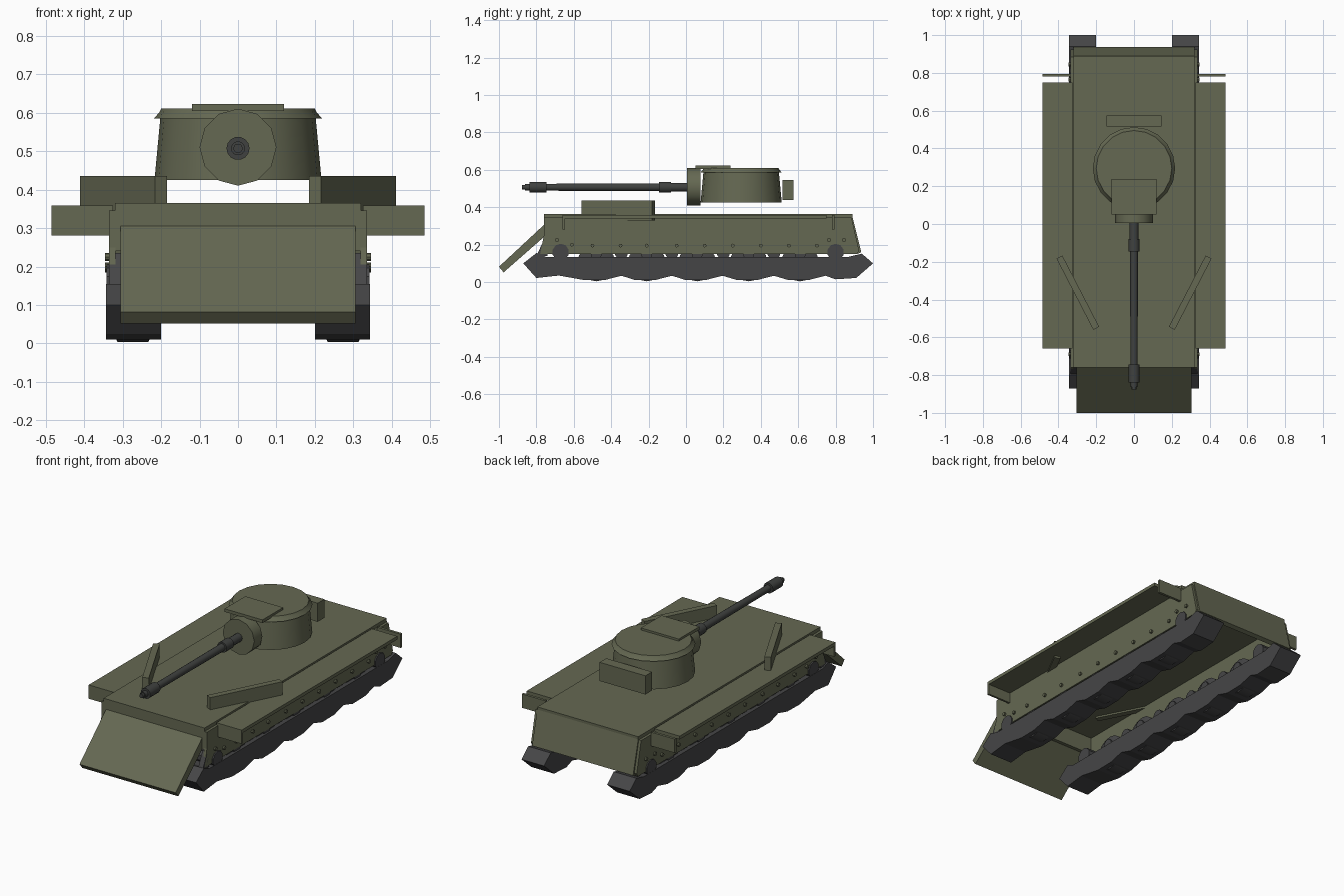
import bpy, bmesh, math
from mathutils import Matrix, Vector

if "Cube" in bpy.data.objects:
    bpy.data.objects.remove(bpy.data.objects["Cube"])


def material(name, col):
    m = bpy.data.materials.new(name)
    m.diffuse_color = (*col, 1)
    m.use_nodes = True
    m.node_tree.nodes["Principled BSDF"].inputs["Base Color"].default_value = m.diffuse_color
    return m


OLIVE = material("olive_paint", (0.13, 0.14, 0.085))
DARK = material("dark_track", (0.06, 0.06, 0.062))
STEEL = material("gun_steel", (0.05, 0.053, 0.05))


def finish(name, bm, mat, smooth=False):
    bmesh.ops.recalc_face_normals(bm, faces=bm.faces)
    me = bpy.data.meshes.new(name)
    bm.to_mesh(me)
    bm.free()
    me.materials.append(mat)
    ob = bpy.data.objects.new(name, me)
    bpy.context.collection.objects.link(ob)
    if smooth:
        bpy.ops.object.select_all(action='DESELECT')
        ob.select_set(True)
        bpy.context.view_layer.objects.active = ob
        bpy.ops.object.shade_smooth_by_angle(angle=math.radians(35))
    return ob


def box(name, x, y, z, mat=OLIVE, rot=0):
    bm = bmesh.new()
    size = Matrix.Diagonal((x[1] - x[0], y[1] - y[0], z[1] - z[0], 1))
    mid = Vector(((x[0] + x[1]) / 2, (y[0] + y[1]) / 2, (z[0] + z[1]) / 2))
    bmesh.ops.create_cube(bm, size=1, matrix=Matrix.Translation(mid) @ Matrix.Rotation(rot, 4, 'Z') @ size)
    return finish(name, bm, mat)


def extrude_x(name, profile, x0, x1, mat=OLIVE):
    # (y, z) outline swept along x
    bm = bmesh.new()
    a = [bm.verts.new((x0, y, z)) for y, z in profile]
    b = [bm.verts.new((x1, y, z)) for y, z in profile]
    n = len(a)
    bm.faces.new(a)
    bm.faces.new(b)
    for i in range(n):
        bm.faces.new((a[i], a[(i + 1) % n], b[(i + 1) % n], b[i]))
    return finish(name, bm, mat)


def lathe(name, rings, center, axis, n, mat, smooth=True):
    # rings of (distance along axis, radius) with closed ends
    rot = {'X': Matrix.Rotation(math.pi / 2, 4, 'Y'),
           'Y': Matrix.Rotation(-math.pi / 2, 4, 'X'),
           'Z': Matrix.Identity(4)}[axis]
    bm = bmesh.new()
    loops = [[bm.verts.new((r * math.cos(2 * math.pi * i / n), r * math.sin(2 * math.pi * i / n), h))
              for i in range(n)] for h, r in rings]
    bm.faces.new(loops[0])
    bm.faces.new(loops[-1])
    for a, b in zip(loops, loops[1:]):
        for i in range(n):
            bm.faces.new((a[i], a[(i + 1) % n], b[(i + 1) % n], b[i]))
    bm.transform(Matrix.Translation(center) @ rot)
    return finish(name, bm, mat, smooth)


def span(s, a, b):
    return tuple(sorted((s * a, s * b)))


# Hull shell, open underneath
box("hull_top_plate", (-0.32, 0.32), (-0.76, 0.89), (0.34, 0.365))
box("hull_front_plate", (-0.32, 0.32), (-0.76, -0.74), (0.24, 0.34))
extrude_x("hull_front_slope", [(-0.755, 0.31), (-1.0, 0.082), (-0.975, 0.052), (-0.755, 0.245)], -0.305, 0.305)
extrude_x("hull_rear_plate", [(0.89, 0.35), (0.937, 0.16), (0.915, 0.15), (0.865, 0.345)], -0.32, 0.32)

wheel_y = [-0.48, -0.21, 0.06, 0.335, 0.61]
# Track outline with a scalloped underside
track = [(-0.75, 0.135), (-0.80, 0.155), (-0.87, 0.10), (-0.80, 0.022), (-0.68, 0.035)]
for y in wheel_y:
    track += [(y - 0.06, 0.01), (y + 0.05, 0.012), (y + 0.135, 0.034)]
track += [(0.80, 0.015), (0.91, 0.022), (1.0, 0.10), (0.94, 0.152), (0.87, 0.135)]

for s, side in ((1, "right"), (-1, "left")):
    # Side plate, fender and mud flaps
    extrude_x("hull_side_" + side,
              [(-0.76, 0.345), (-0.76, 0.25), (-0.78, 0.15), (0.915, 0.15), (0.925, 0.17), (0.885, 0.345)],
              *span(s, 0.318, 0.335))
    box("fender_" + side, span(s, 0.325, 0.485), (-0.66, 0.75), (0.34, 0.359))
    box("front_flap_" + side, span(s, 0.335, 0.485), (-0.66, -0.648), (0.28, 0.345))
    box("rear_flap_" + side, span(s, 0.335, 0.485), (0.78, 0.795), (0.28, 0.359))
    extrude_x("front_bracket_" + side, [(-0.755, 0.235), (-0.80, 0.14), (-0.74, 0.14)],
              *span(s, 0.305, 0.335), DARK)

    # Angled deck boards
    a, b = Vector((s * 0.395, -0.175)), Vector((s * 0.20, -0.552))
    mid, length = (a + b) / 2, (a - b).length
    box("deck_board_" + side, (mid.x - 0.0175, mid.x + 0.0175),
        (mid.y - length / 2, mid.y + length / 2), (0.33, 0.435),
        rot=math.atan2(-(a - b).x, (a - b).y))

    # Tracks and wheels
    extrude_x("track_" + side, track, *span(s, 0.20, 0.343), DARK)
    for i, y in enumerate(wheel_y):
        lathe(f"road_wheel_{side}_{i}", [(-0.048, 0.085), (-0.04, 0.1), (0.04, 0.1), (0.048, 0.085)],
              (s * 0.273, y, 0.104), 'X', 16, DARK)
        lathe(f"wheel_hub_{side}_{i}", [(-0.058, 0.03), (0.058, 0.03)], (s * 0.273, y, 0.15), 'X', 10, DARK)
    for i, y in enumerate((-0.345, -0.075, 0.2, 0.47)):
        lathe(f"return_roller_{side}_{i}", [(-0.045, 0.035), (0.045, 0.035)], (s * 0.273, y, 0.155), 'X', 10, DARK)
    for i, y in enumerate((-0.67, 0.80)):
        lathe(f"end_wheel_{side}_{i}", [(-0.068, 0.045), (0.068, 0.045)], (s * 0.274, y, 0.16), 'X', 10, DARK)

    # Side bolts
    bolts = [(-0.69, 0.225), (-0.61, 0.2), (0.765, 0.225), (0.845, 0.225)]
    bolts += [(y, 0.195) for y in (-0.5, -0.35, -0.21, -0.05, 0.1, 0.25, 0.4, 0.55, 0.7)]
    for i, (y, z) in enumerate(bolts):
        lathe(f"bolt_{side}_{i}", [(-0.008, 0.01), (0.008, 0.01)], (s * 0.338, y, z), 'X', 8, OLIVE)

# Turret, raised clear of the deck
lathe("turret_body", [(0.425, 0.217), (0.585, 0.202), (0.585, 0.218), (0.6, 0.205), (0.61, 0.2)],
      (0, 0.295, 0), 'Z', 20, OLIVE)
box("turret_roof_plate", (-0.12, 0.12), (0.05, 0.237), (0.604, 0.622))
box("turret_rear_box", (-0.145, 0.145), (0.515, 0.575), (0.44, 0.547))

# Gun shield and barrel
lathe("gun_shield", [(0.005, 0.1), (0.078, 0.1)], (0, 0, 0.51), 'Y', 12, OLIVE)
lathe("gun_barrel",
      [(-0.876, 0.012), (-0.862, 0.012), (-0.862, 0.018), (-0.838, 0.018), (-0.838, 0.03), (-0.745, 0.03),
       (-0.745, 0.019), (-0.145, 0.021), (-0.145, 0.03), (-0.08, 0.03), (-0.08, 0.024), (0.01, 0.024)],
      (0, 0, 0.507), 'Y', 14, STEEL)
